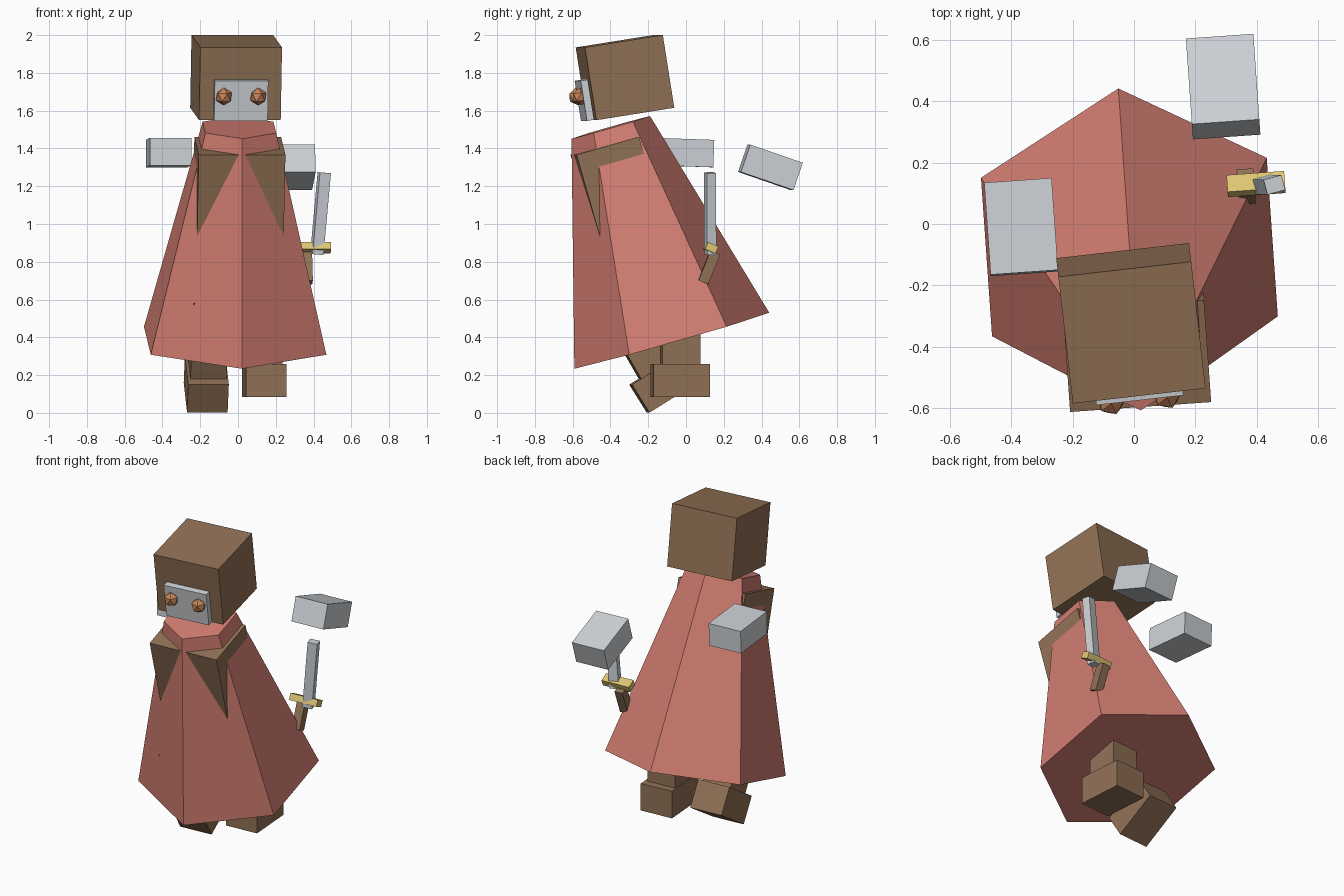
import bpy, bmesh
from math import sin, cos, pi, radians
from mathutils import Vector, Euler

cube = bpy.data.objects.get("Cube")
if cube:
    bpy.data.objects.remove(cube, do_unlink=True)


def make_material(name, color):
    mat = bpy.data.materials.new(name)
    mat.use_nodes = True
    mat.diffuse_color = (*color, 1)
    mat.node_tree.nodes["Principled BSDF"].inputs["Base Color"].default_value = (*color, 1)
    return mat


ROSE = make_material("rose cloth", (0.64, 0.205, 0.165))
BROWN = make_material("brown leather", (0.28, 0.165, 0.092))
STEEL = make_material("pale steel", (0.61, 0.64, 0.67))
GOLD = make_material("gold", (0.73, 0.57, 0.17))
COPPER = make_material("copper", (0.58, 0.24, 0.10))

YAW = 4  # the whole figure is turned slightly


def finish(name, bm, mat, loc, rot):
    bmesh.ops.recalc_face_normals(bm, faces=bm.faces)
    mesh = bpy.data.meshes.new(name)
    bm.to_mesh(mesh)
    bm.free()
    mesh.materials.append(mat)
    obj = bpy.data.objects.new(name, mesh)
    obj.location = loc
    obj.rotation_euler = [radians(a) for a in rot]
    bpy.context.collection.objects.link(obj)
    return obj


def box(name, mat, loc, size, pitch=0, roll=0, yaw=YAW):
    bm = bmesh.new()
    bmesh.ops.create_cube(bm, size=1)
    bmesh.ops.scale(bm, vec=size, verts=bm.verts)
    return finish(name, bm, mat, loc, (pitch, roll, yaw))


def frustum(name, mat, loc, r_low, r_high, height, sides, pitch):
    """Closed tapered prism standing on loc with a corner at the front."""
    bm = bmesh.new()
    rings = []
    for r, z in ((r_low, 0), (r_high, height)):
        rings.append([bm.verts.new((r * sin(2 * pi * i / sides),
                                    -r * cos(2 * pi * i / sides), z))
                      for i in range(sides)])
    low, high = rings
    bm.faces.new(low)
    bm.faces.new(high)
    for i in range(sides):
        j = (i + 1) % sides
        bm.faces.new((low[i], low[j], high[j], high[i]))
    return finish(name, bm, mat, loc, (pitch, 0, YAW))


# Six-sided robe leaning forward
LEAN = 16
frustum("robe", ROSE, (-0.015, -0.075, 0.382), 0.538, 0.217, 1.175, 6, LEAN)

# Torso and belt, whose corners show through the robe
lean = Euler((radians(LEAN), 0, radians(YAW))).to_matrix()
torso_top = Vector((0.01, -0.43, 1.414))
box("torso", BROWN, torso_top + lean @ Vector((0, 0, -0.26)), (0.46, 0.345, 0.52), LEAN)
box("belt", GOLD, torso_top + lean @ Vector((0, 0, -0.575)), (0.49, 0.37, 0.08), LEAN)

# Head with face plate and faceted eyes
box("head", BROWN, (-0.01, -0.323, 1.775), (0.435, 0.42, 0.39), 9, yaw=6.5)
box("face_plate", STEEL, (0.015, -0.538, 1.655), (0.285, 0.038, 0.215), 9, yaw=6.5)
for side, x, y in (("right", -0.075, -0.577), ("left", 0.107, -0.557)):
    bm = bmesh.new()
    bmesh.ops.create_icosphere(bm, subdivisions=1, radius=0.047)
    finish(side + "_eye", bm, COPPER, (x, y, 1.675), (9, 0, 6.5))

# Legs and feet: the right one swings, the left one is straight
LEG = (0.19, 0.20, 0.47)
FOOT = (0.215, 0.30, 0.175)
box("right_leg", BROWN, (-0.155, -0.27, 0.426), LEG, 30)
box("right_foot", BROWN, (-0.168, -0.12, 0.155), FOOT, 32)
box("left_leg", BROWN, (0.135, -0.03, 0.49), LEG)
box("left_foot", BROWN, (0.14, -0.03, 0.172), FOOT)

# Floating gauntlets
box("right_hand", STEEL, (-0.367, -0.01, 1.378), (0.22, 0.30, 0.145), -2)
box("left_hand", STEEL, (0.29, 0.447, 1.30), (0.22, 0.295, 0.153), -19)

# Dagger
box("dagger_blade", STEEL, (0.437, 0.128, 1.055), (0.06, 0.05, 0.435), 1.5, 5, 15)
box("dagger_guard", GOLD, (0.397, 0.13, 0.874), (0.188, 0.06, 0.042), -24)
box("dagger_grip", BROWN, (0.365, 0.122, 0.77), (0.055, 0.055, 0.17), -22)
